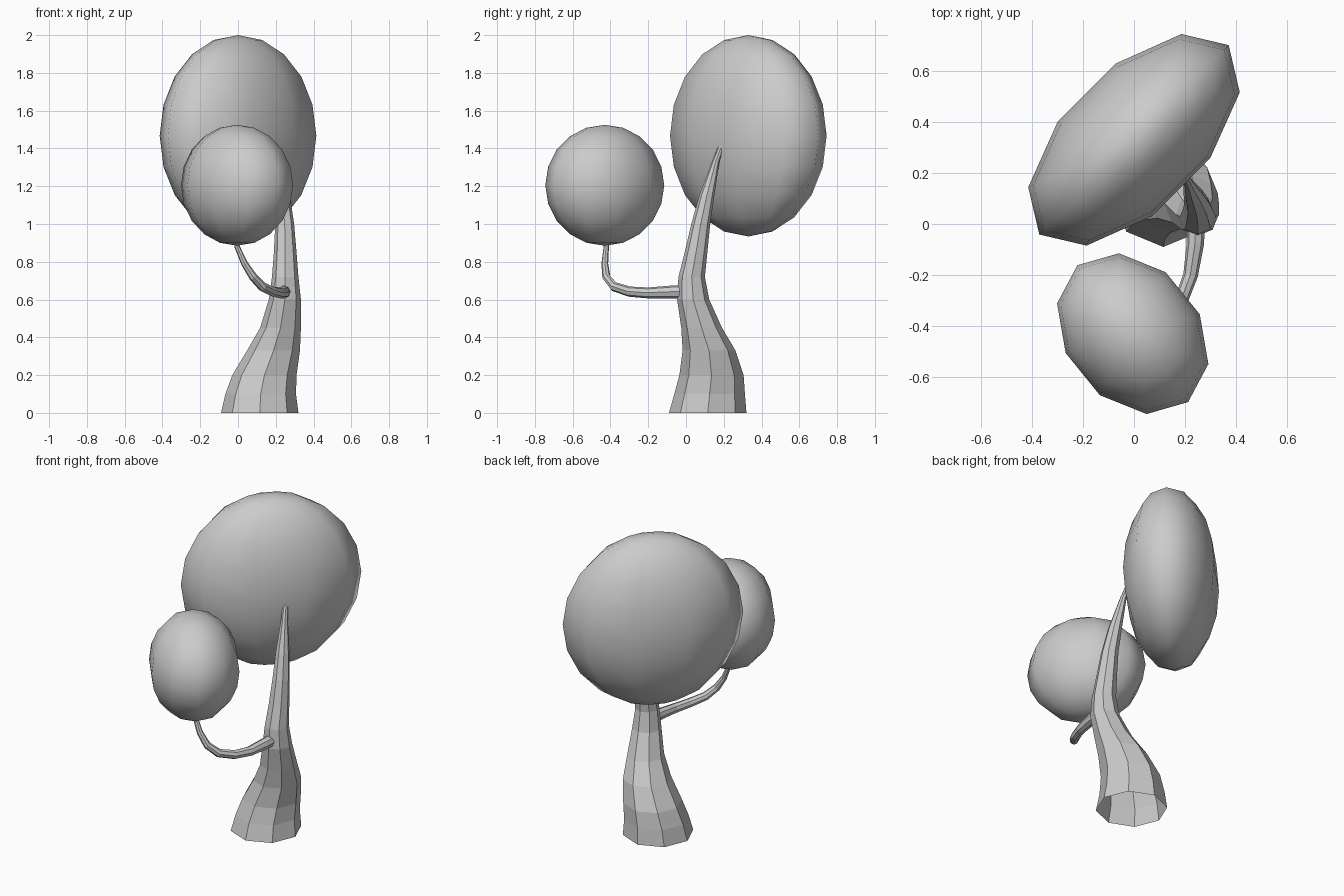
import bpy, bmesh
from math import sin, cos, tau, radians
from mathutils import Vector, Matrix, Quaternion

cube = bpy.data.objects.get("Cube")
if cube:
    bpy.data.objects.remove(cube)

grey = bpy.data.materials.new("plain grey")
grey.use_nodes = True
COLOUR = (0.6, 0.6, 0.6, 1)
grey.diffuse_color = COLOUR
grey.node_tree.nodes["Principled BSDF"].inputs["Base Color"].default_value = COLOUR


def finish(name, bm, smooth):
    mesh = bpy.data.meshes.new(name)
    bmesh.ops.recalc_face_normals(bm, faces=bm.faces)
    for face in bm.faces:
        face.smooth = smooth
    bm.to_mesh(mesh)
    bm.free()
    mesh.materials.append(grey)
    obj = bpy.data.objects.new(name, mesh)
    bpy.context.collection.objects.link(obj)
    return obj


def sweep(name, path, sides, level_rings):
    """Tapered tube along (x, y, z, radius) stations, open at the start."""
    bm = bmesh.new()
    points = [Vector(p[:3]) for p in path]
    turn, old, rings = Quaternion(), Vector((0, 0, 1)), []
    for i, (x, y, z, radius) in enumerate(path):
        if not level_rings:
            ahead = points[min(i + 1, len(points) - 1)]
            tangent = (ahead - points[max(i - 1, 0)]).normalized()
            turn = old.rotation_difference(tangent) @ turn
            old = tangent
        rings.append([bm.verts.new(points[i] + turn @ Vector(
            (radius * cos(tau * k / sides), radius * sin(tau * k / sides), 0)))
            for k in range(sides)])
    for a, b in zip(rings, rings[1:]):
        for k in range(sides):
            n = (k + 1) % sides
            bm.faces.new((a[k], a[n], b[n], b[k]))
    bm.faces.new(rings[-1])
    return finish(name, bm, False)


def foliage(name, centre, size, angle):
    """Flattened ball, thin along its own x axis."""
    bm = bmesh.new()
    bmesh.ops.create_uvsphere(bm, u_segments=10, v_segments=10, radius=1)
    bm.transform(Matrix.Translation(centre) @ Matrix.Rotation(radians(angle), 4, "Z")
                 @ Matrix.Diagonal((*size, 1)))
    return finish(name, bm, True)


# Leaning trunk with a flared, open base
sweep("trunk", [
    (.115, .115, 0, .205), (.12, .125, .1, .187), (.14, .135, .2, .17),
    (.188, .122, .33, .14), (.225, .083, .45, .108), (.248, .038, .6, .085),
    (.25, .03, .72, .07), (.25, .053, .85, .06), (.247, .078, 1, .05),
    (.235, .11, 1.15, .04), (.215, .157, 1.33, .02), (.2, .19, 1.42, .015)], 8, True)

# Side branch curving forward and up
sweep("branch", [
    (.245, .03, .64, .036), (.24, -.08, .64, .034), (.222, -.2, .635, .029),
    (.185, -.3, .642, .027), (.13, -.38, .668, .025), (.08, -.422, .72, .022),
    (.035, -.43, .79, .018), (-.005, -.422, .88, .014), (-.015, -.42, .95, .012)], 8, False)

# Two flattened crowns
foliage("large_crown", (0, .33, 1.467), (.275, .525, .533), -45)
foliage("small_crown", (-.005, -.43, 1.205), (.265, .345, .32), 39)
